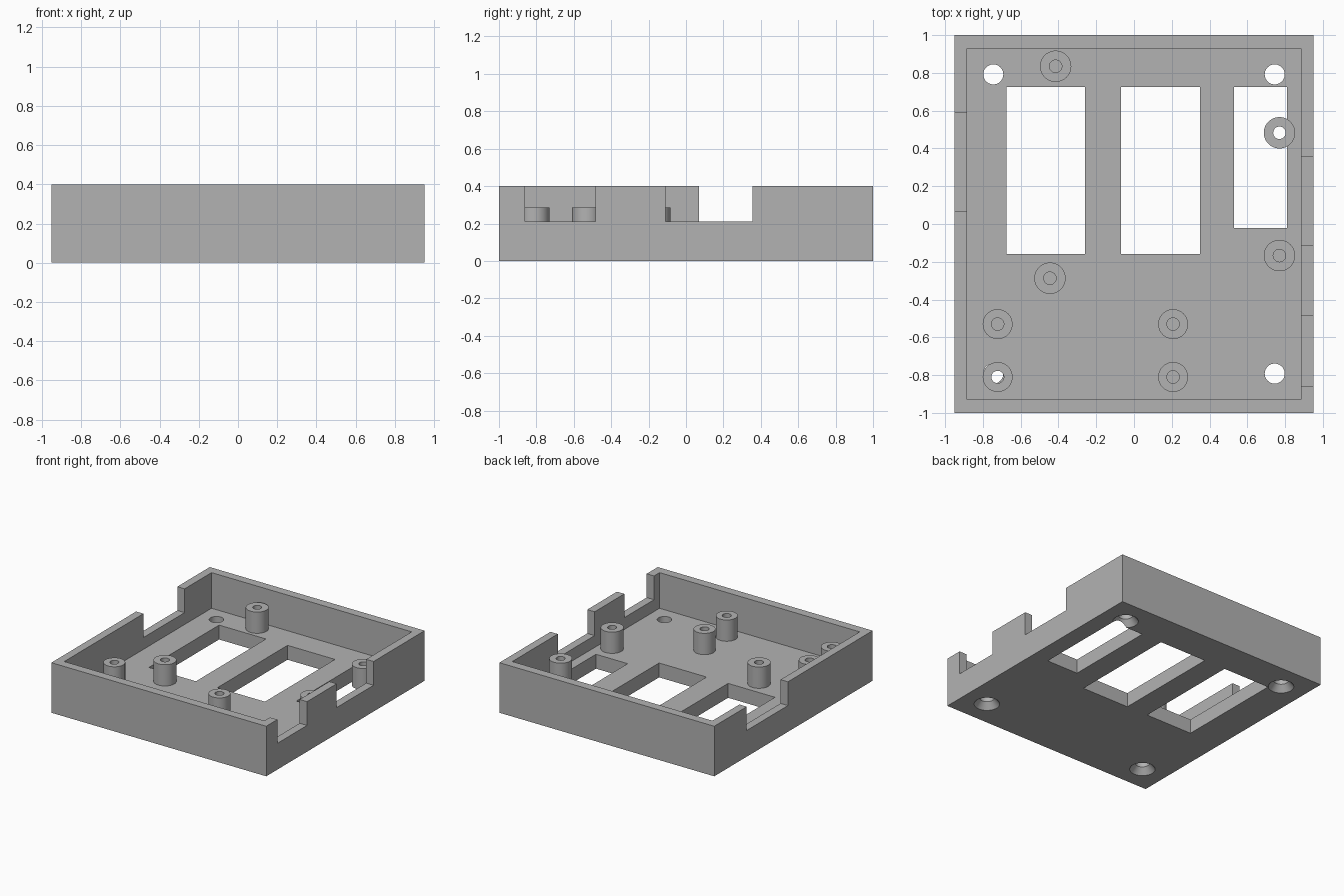
import bpy
import bmesh
from mathutils import Matrix, Vector

cube = bpy.data.objects.get("Cube")
if cube:
    bpy.data.objects.remove(cube, do_unlink=True)

HEIGHT, FLOOR, NOTCH_Z, POST_TOP = 0.4, 0.115, 0.21, 0.285
X, Y = 0.95, 1.0

grey = bpy.data.materials.new("plain grey")
grey.use_nodes = True
grey.diffuse_color = (0.45, 0.45, 0.45, 1)
grey.node_tree.nodes["Principled BSDF"].inputs["Base Color"].default_value = grey.diffuse_color


def make_object(name, bm):
    bmesh.ops.recalc_face_normals(bm, faces=bm.faces)
    mesh = bpy.data.meshes.new(name)
    bm.to_mesh(mesh)
    bm.free()
    mesh.materials.append(grey)
    obj = bpy.data.objects.new(name, mesh)
    bpy.context.collection.objects.link(obj)
    return obj


def box(name, x0, x1, y0, y1, z0, z1):
    bm = bmesh.new()
    centre = Vector((x0 + x1, y0 + y1, z0 + z1)) / 2
    size = Matrix.Diagonal((x1 - x0, y1 - y0, z1 - z0, 1))
    bmesh.ops.create_cube(bm, size=1, matrix=Matrix.Translation(centre) @ size)
    return make_object(name, bm)


def lathe(name, x, y, profile, closed, steps=40):
    """Spin a radius/height profile round a vertical axis."""
    bm = bmesh.new()
    verts = [bm.verts.new((x + r, y, z)) for r, z in profile]
    edges = [bm.edges.new(pair) for pair in zip(verts, verts[1:])]
    if closed:
        edges.append(bm.edges.new((verts[-1], verts[0])))
    bmesh.ops.spin(bm, geom=verts + edges, cent=(x, y, 0), axis=(0, 0, 1),
                   angle=6.283185307, steps=steps)
    bmesh.ops.remove_doubles(bm, verts=bm.verts, dist=0.0005)
    return make_object(name, bm)


def select_only(obj):
    bpy.ops.object.select_all(action='DESELECT')
    obj.select_set(True)
    bpy.context.view_layer.objects.active = obj


def cut(target, cutter):
    cutter.hide_render = True
    mod = target.modifiers.new("cut", 'BOOLEAN')
    mod.operation, mod.solver, mod.object = 'DIFFERENCE', 'EXACT', cutter
    select_only(target)
    bpy.ops.object.modifier_apply(modifier=mod.name)
    bpy.data.objects.remove(cutter, do_unlink=True)


# Open tray with a thick floor
tray = box("tray", -X, X, -Y, Y, 0, HEIGHT)
cut(tray, box("cavity_cutter", -0.885, 0.885, -0.93, 0.93, FLOOR, 0.6))

# Rectangular floor windows
for x0, x1, y0 in ((-0.675, -0.26, -0.16), (-0.07, 0.35, -0.16), (0.53, 0.81, -0.02)):
    cut(tray, box("window_cutter", x0, x1, y0, 0.725, -0.1, 0.2))

# Notches in the side walls
for side, y0, y1 in ((-1, 0.07, 0.59), (1, -0.11, 0.355), (1, -0.86, -0.485)):
    x0, x1 = sorted((side * 0.87, side * 1.05))
    cut(tray, box("notch_cutter", x0, x1, y0, y1, NOTCH_Z, 0.6))

# Countersunk screw holes near the corners
screw_profile = ((0, -0.05), (0.094, -0.05), (0.094, 0), (0.053, 0.05), (0.053, 0.2), (0, 0.2))
for sx in (-1, 1):
    for sy in (-1, 1):
        cut(tray, lathe("screw_hole_cutter", sx * 0.745, sy * 0.792, screw_profile, False))

# Hollow mounting posts
posts = ((-0.415, 0.835, 0.083), (0.77, 0.483, 0.083), (0.77, -0.167, 0.083),
         (-0.445, -0.287, 0.083), (-0.722, -0.53, 0.079), (-0.722, -0.81, 0.079),
         (0.207, -0.53, 0.079), (0.207, -0.81, 0.079))
parts = [tray]
for i, (x, y, r) in enumerate(posts):
    ring = ((0.033, FLOOR), (r, FLOOR), (r, POST_TOP), (0.033, POST_TOP))
    parts.append(lathe(f"mounting_post_{i + 1}", x, y, ring, True))

# Smooth round walls, crisp edges
for part in parts:
    select_only(part)
    bpy.ops.object.shade_smooth_by_angle(angle=0.5)
